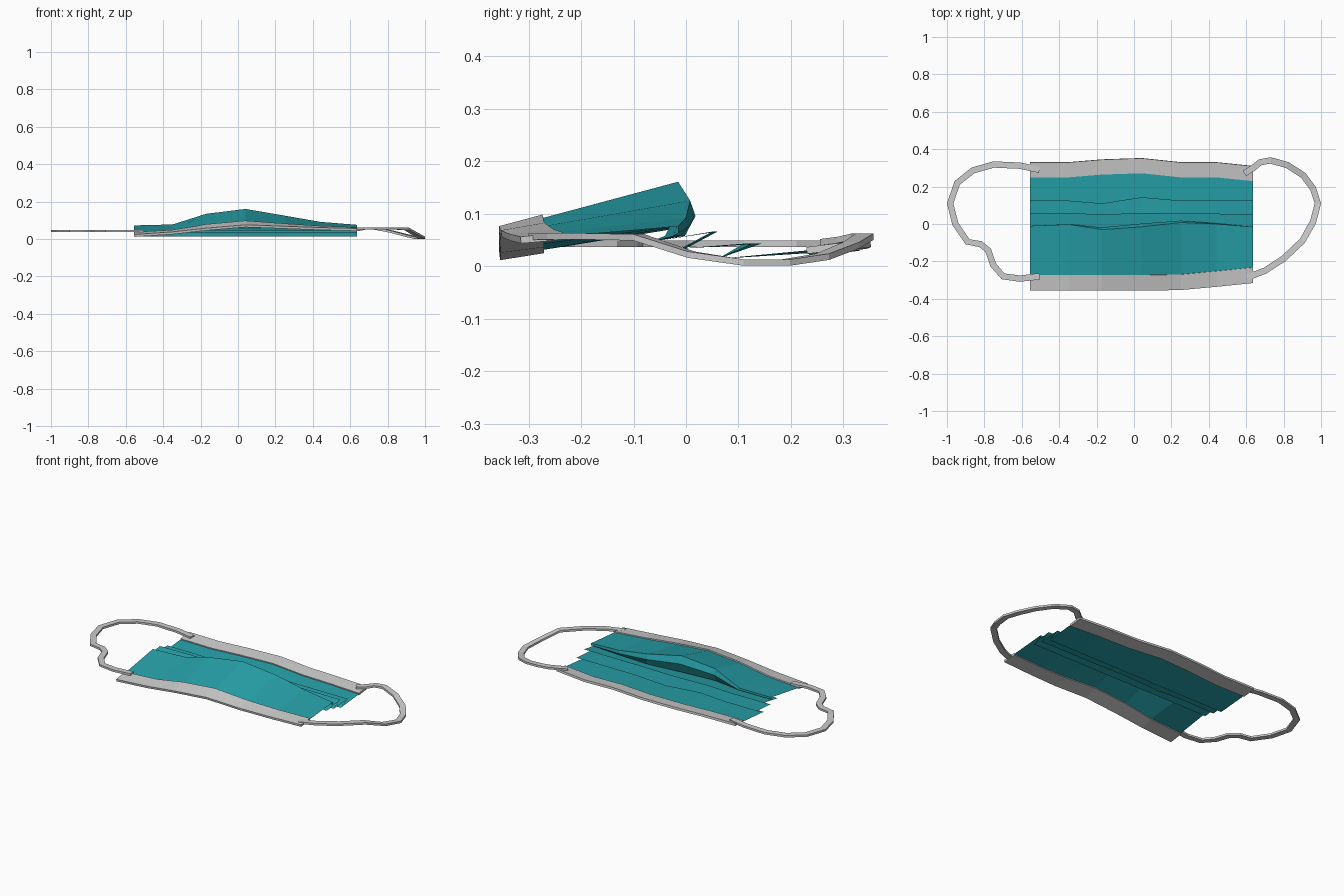
import bpy, bmesh
from mathutils import Vector

if "Cube" in bpy.data.objects:
    bpy.data.objects.remove(bpy.data.objects["Cube"])

teal = bpy.data.materials.new("teal_fabric")
teal.diffuse_color = (0.02, 0.36, 0.40, 1)
teal.use_nodes = True
teal.node_tree.nodes["Principled BSDF"].inputs["Base Color"].default_value = teal.diffuse_color

# columns across the mask, and the lines of each fold along them
X = [-.555, -.35, -.17, .04, .25, .44, .637]
front_y = [-.355, -.355, -.355, -.355, -.352, -.335, -.315]
front_z = [.018, .032, .052, .07, .062, .055, .05]
back_y = [.33, .33, .345, .352, .33, .33, .31]
back_z = [.04, .038, .04, .043, .04, .036, .04]
fold1_y = [-.01, -.002, -.03, -.015, .008, 0, -.015]
fold1_z = [.073, .078, .135, .161, .125, .092, .076]
fold2_y = [.055, .06, .05, .06, .055, .055, .053]
fold3_y = [.125, .125, .11, .143, .125, .125, .125]
BAND = .083


def sheet(name, rows, mat=None, thick=0):
    """Flat-faced sheet from one list of (y, z) points per column."""
    bm = bmesh.new()
    v = [[bm.verts.new((x, y, z)) for y, z in r] for x, r in zip(X, rows)]
    for a, b in zip(v, v[1:]):
        for j in range(len(a) - 1):
            bm.faces.new((a[j], b[j], b[j + 1], a[j + 1]))
    me = bpy.data.meshes.new(name)
    bm.to_mesh(me)
    bm.free()
    ob = bpy.data.objects.new(name, me)
    bpy.context.collection.objects.link(ob)
    if mat:
        me.materials.append(mat)
    if thick:
        m = ob.modifiers.new("thickness", 'SOLIDIFY')
        m.thickness, m.offset = thick, 0
    return ob


panel, front_band, back_band = [], [], []
for i in range(len(X)):
    fy, fz, by, bz = front_y[i], front_z[i], back_y[i], back_z[i]
    y1, z1 = fold1_y[i], fold1_z[i]
    rise = max(0, z1 - .075)
    t = BAND / (y1 - fy)
    inner = (fy + BAND, fz + (z1 - fz) * t)
    outer = (by - .08, bz - .01)
    front_band.append([(fy, fz), inner])
    back_band.append([outer, (by, bz)])
    # long front layer, then three pleats stepping down to the back
    panel.append([inner, (y1, z1),
                  (y1 + .2 * rise, z1 - .012 - .35 * rise),
                  (y1 - .01, .058), (-.07, .046),
                  (fold2_y[i], .066), (fold2_y[i] - .06, .034),
                  (fold3_y[i], .043), (.06, .014), outer])

sheet("pleated_panel", panel, teal)
sheet("front_band", front_band, thick=.013)
sheet("back_band", back_band, thick=.013)


def ear_loop(name, pts, w=.034, h=.012):
    """Rectangular cord swept along a path."""
    bm = bmesh.new()
    P = [Vector(p) for p in pts]
    rings = []
    for i, p in enumerate(P):
        d1 = P[min(i + 1, len(P) - 1)] - P[max(i - 1, 0)]
        n = Vector((-d1.y, d1.x, 0)).normalized() * w / 2
        up = Vector((0, 0, h / 2))
        rings.append([bm.verts.new(q) for q in
                      (p + n + up, p - n + up, p - n - up, p + n - up)])
    for a, b in zip(rings, rings[1:]):
        for k in range(4):
            bm.faces.new((a[k], a[(k + 1) % 4], b[(k + 1) % 4], b[k]))
    bm.faces.new(rings[0][::-1])
    bm.faces.new(rings[-1])
    bmesh.ops.recalc_face_normals(bm, faces=bm.faces)
    me = bpy.data.meshes.new(name)
    bm.to_mesh(me)
    bm.free()
    bpy.context.collection.objects.link(bpy.data.objects.new(name, me))


# left loop lies level and is kinked near the front
left = [(-.505, .29), (-.61, .312), (-.75, .318), (-.86, .287), (-.945, .22),
        (-.983, .11), (-.955, 0), (-.89, -.095), (-.82, -.108), (-.78, -.14),
        (-.752, -.22), (-.70, -.28), (-.61, -.292), (-.505, -.28)]
ear_loop("left_ear_loop", [(x, y, .043) for x, y in left])

# right loop droops to the ground at its far end
ear_loop("right_ear_loop", [
    (.59, .27, .046), (.64, .302, .05), (.675, .33, .056), (.73, .34, .056),
    (.82, .315, .04), (.905, .26, .018), (.957, .19, .007), (.983, .11, .007),
    (.957, .01, .022), (.90, -.09, .055), (.80, -.185, .057),
    (.70, -.25, .057), (.605, -.285, .056)])
